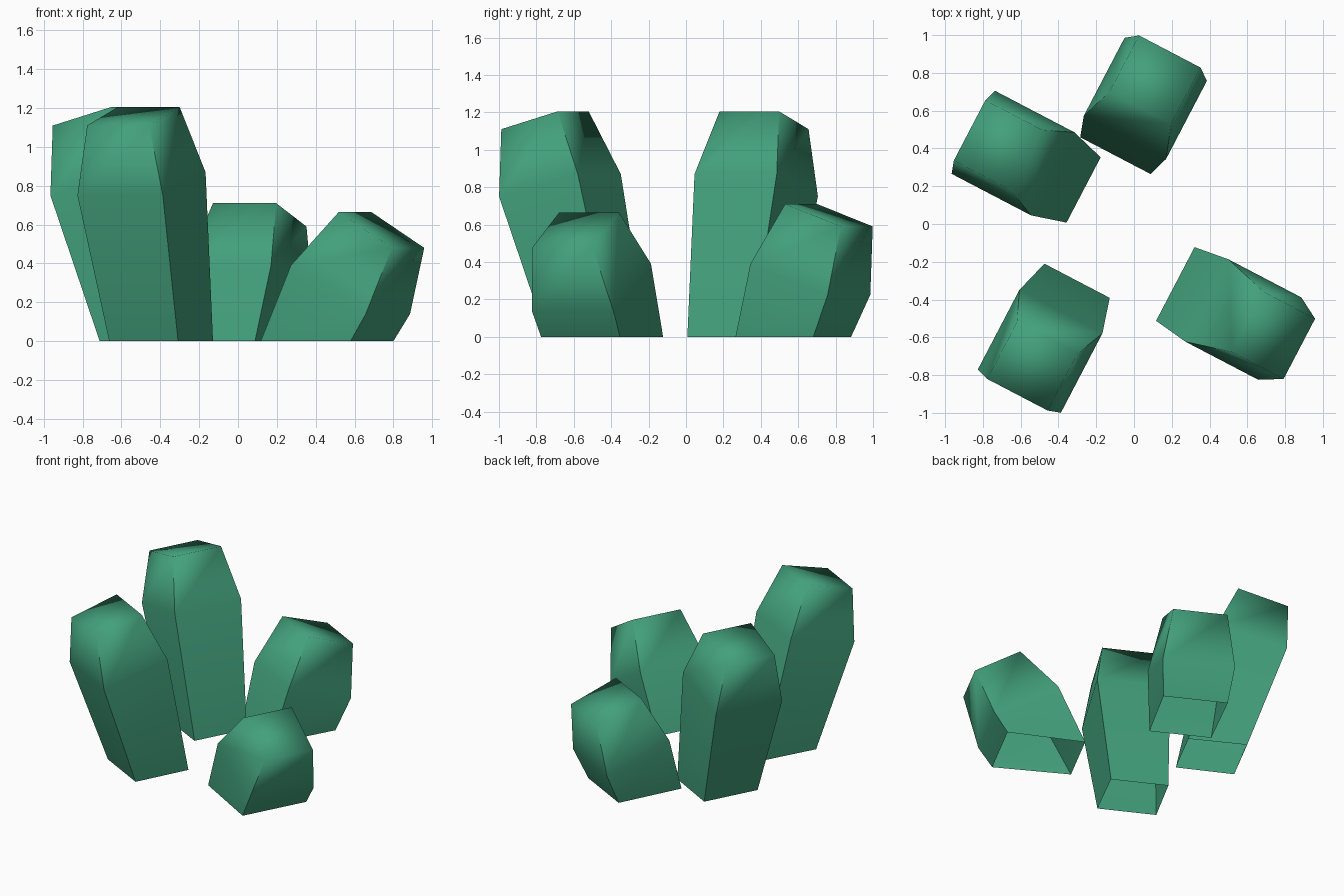
import bpy, bmesh, math
from mathutils import Vector

if "Cube" in bpy.data.objects:
    bpy.data.objects.remove(bpy.data.objects["Cube"])

green = bpy.data.materials.new("crystal green")
green.diffuse_color = (0.055, 0.35, 0.20, 1)
green.use_nodes = True
green.node_tree.nodes["Principled BSDF"].inputs["Base Color"].default_value = green.diffuse_color

TILT = math.radians(-27.6)


def crystal(name, turn, side, profile):
    """Leaning prism with a chamfered tip, open underneath.
    profile: base, shoulder and tip rings, each as inner and outer
    (outward distance, half width, height)."""
    a = TILT + math.radians(turn)
    out = Vector((math.cos(a), math.sin(a), 0))
    across = Vector((-out.y, out.x, 0))
    bm = bmesh.new()
    rings = []
    for inner, outer in profile:
        ring = []
        for (u, h, z), s in ((inner, -1), (outer, -1), (outer, 1), (inner, 1)):
            ring.append(bm.verts.new(out * u + across * (side + s * h) + Vector((0, 0, z))))
        rings.append(ring)
    for low, high in zip(rings, rings[1:]):
        for i in range(4):
            j = (i + 1) % 4
            bm.faces.new((low[i], low[j], high[j], high[i]))
    bm.faces.new(rings[-1])
    bmesh.ops.recalc_face_normals(bm, faces=bm.faces)
    # corner edges stay crisp, the shoulder and tip blend smoothly
    for f in bm.faces:
        f.smooth = True
    upright = {frozenset((lo[i], hi[i])) for lo, hi in zip(rings, rings[1:]) for i in range(4)}
    for e in bm.edges:
        e.smooth = frozenset(e.verts) not in upright
    me = bpy.data.meshes.new(name)
    bm.to_mesh(me)
    bm.free()
    me.materials.append(green)
    ob = bpy.data.objects.new(name, me)
    bpy.context.collection.objects.link(ob)


def tall(shift):
    return [((.406 + shift, .195, 0), (.804 + shift, .20, 0)),
            ((.59 + shift, .248, .87), (1.065 + shift, .248, .75)),
            ((.748 + shift, .18, 1.205), (1.087 + shift, .18, 1.11))]


# two tall crystals
crystal("front_left_crystal", -90, -.128, tall(0))
crystal("back_left_crystal", 180, -.036, tall(-.086))

# two short crystals
crystal("right_crystal", 0, -.18, [
    ((.341, .22, 0), (.873, .238, 0)),
    ((.53, .246, .39), (.965, .246, .14)),
    ((.774, .18, .665), (1.082, .18, .48))])
crystal("back_crystal", 90, .255, [
    ((.275, .21, 0), (.749, .218, 0)),
    ((.384, .246, .39), (.85, .246, .225)),
    ((.561, .184, .71), (.897, .184, .59))])
